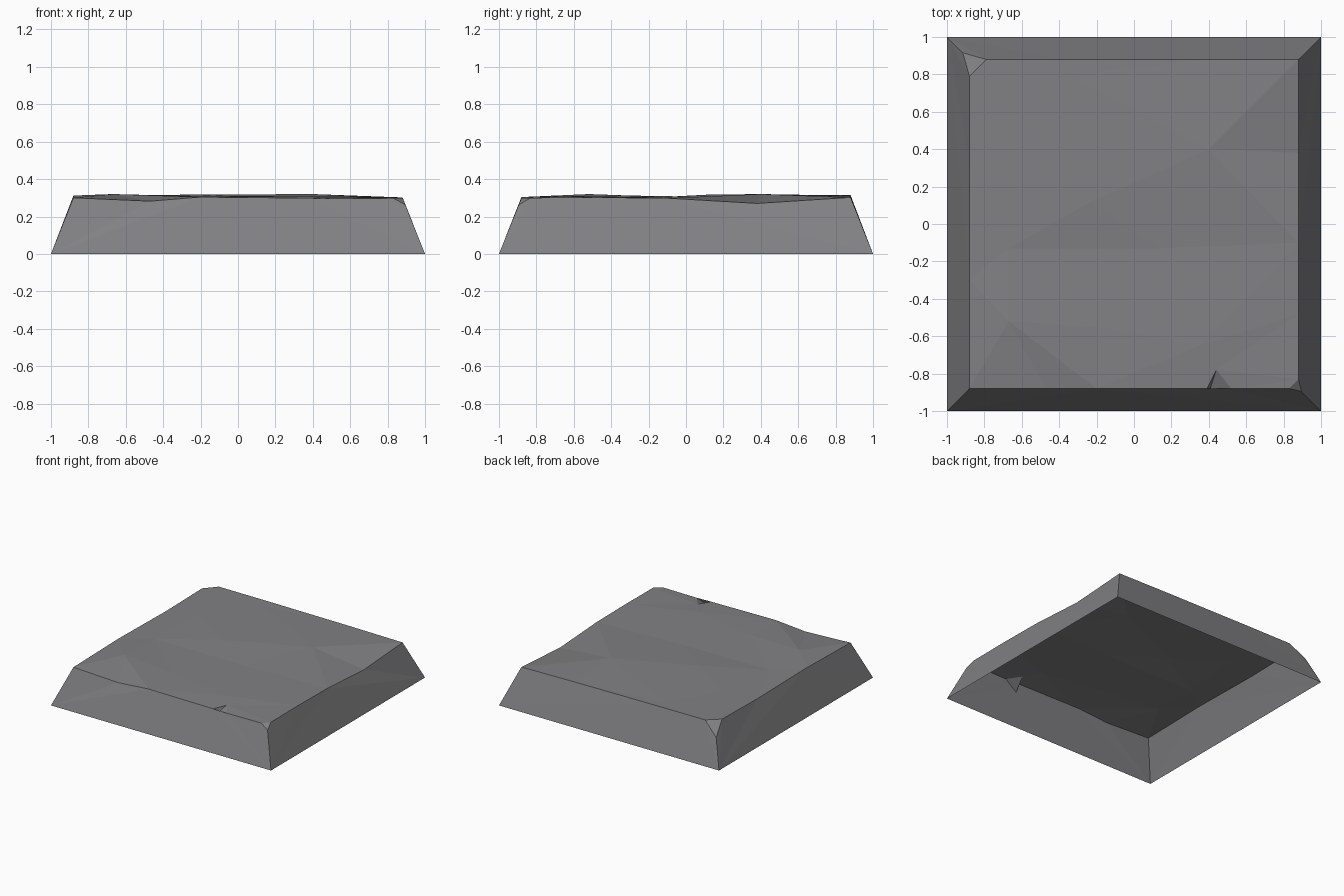
import bpy, bmesh
from mathutils import Vector
from mathutils.geometry import delaunay_2d_cdt

if "Cube" in bpy.data.objects:
    bpy.data.objects.remove(bpy.data.objects["Cube"])

stone = bpy.data.materials.new("grey_stone")
stone.diffuse_color = (0.22, 0.22, 0.23, 1)
stone.use_nodes = True
stone.node_tree.nodes["Principled BSDF"].inputs["Base Color"].default_value = stone.diffuse_color

# Rim of the worn top, counter-clockwise, one run per side
front_a = [(-.88, -.88, .30), (-.47, -.88, .282), (-.2, -.88, .304), (.39, -.88, .298)]
front_b = [(.52, -.88, .295), (.83, -.88, .298)]
right = [(.88, -.83, .30), (.88, -.48, .302), (.88, -.1, .298), (.88, .38, .27), (.88, .88, .302)]
back = [(.4, .88, .308), (-.35, .88, .313), (-.79, .88, .314)]
left = [(-.88, .79, .31), (-.88, .33, .302), (-.88, -.3, .312)]
# Chips: broken corners and a notch in the front edge
notch_in, notch_low = (.44, -.78, .302), (.40, -.905, .235)
chip_fr, chip_bl = (.895, -.895, .262), (-.915, .915, .215)
# Gentle bumps inside the top
bumps = [(-.67, -.52, .32), (-.67, -.13, .304), (-.23, .12, .317), (.15, -.13, .302),
         (.4, .4, .32), (-.62, .39, .314), (-.35, .80, .313), (-.2, -.55, .308), (.35, -.65, .31)]
base = [(-1, -1, 0), (1, -1, 0), (1, 1, 0), (-1, 1, 0)]

bm = bmesh.new()
verts = {}


def face(points):
    for p in points:
        if p not in verts:
            verts[p] = bm.verts.new(p)
    return bm.faces.new([verts[p] for p in points])


# Worn top surface
rim = front_a + [notch_in] + front_b + right + back + left
pts = rim + bumps
n, b = len(rim), len(rim)
edges = [(i, (i + 1) % n) for i in range(n)]
edges += [(b + 1, b + 2), (b + 2, b + 3), (b + 1, b + 3), (0, b), (b, 2),
          (b + 4, rim.index((.88, .88, .302))), (b + 4, rim.index((.88, .38, .27)))]
out = delaunay_2d_cdt([Vector(p[:2]) for p in pts], edges, [], 1, 1e-5)
for f in out[2]:
    tri = [pts[out[3][i][0]] for i in f]
    face(tri)

# Sloping sides
BL, BR, TR, TL = base
face([BL, BR, chip_fr] + front_b[::-1] + [notch_low] + front_a[::-1])
face([BR, TR] + right[::-1] + [chip_fr])
face([TR, TL, chip_bl] + back[::-1] + [right[-1]])
face([TL, BL, front_a[0]] + left[::-1] + [chip_bl])

# Chip faces
face([chip_fr, right[0], front_b[-1]])
face([chip_bl, left[0], back[-1]])
face([notch_low, notch_in, front_a[-1]])
face([notch_low, front_b[0], notch_in])

bmesh.ops.triangulate(bm, faces=[f for f in bm.faces if len(f.verts) > 4])
mesh = bpy.data.meshes.new("floor_slab")
bm.to_mesh(mesh)
bm.free()
mesh.materials.append(stone)
slab = bpy.data.objects.new("floor_slab", mesh)
bpy.context.collection.objects.link(slab)
